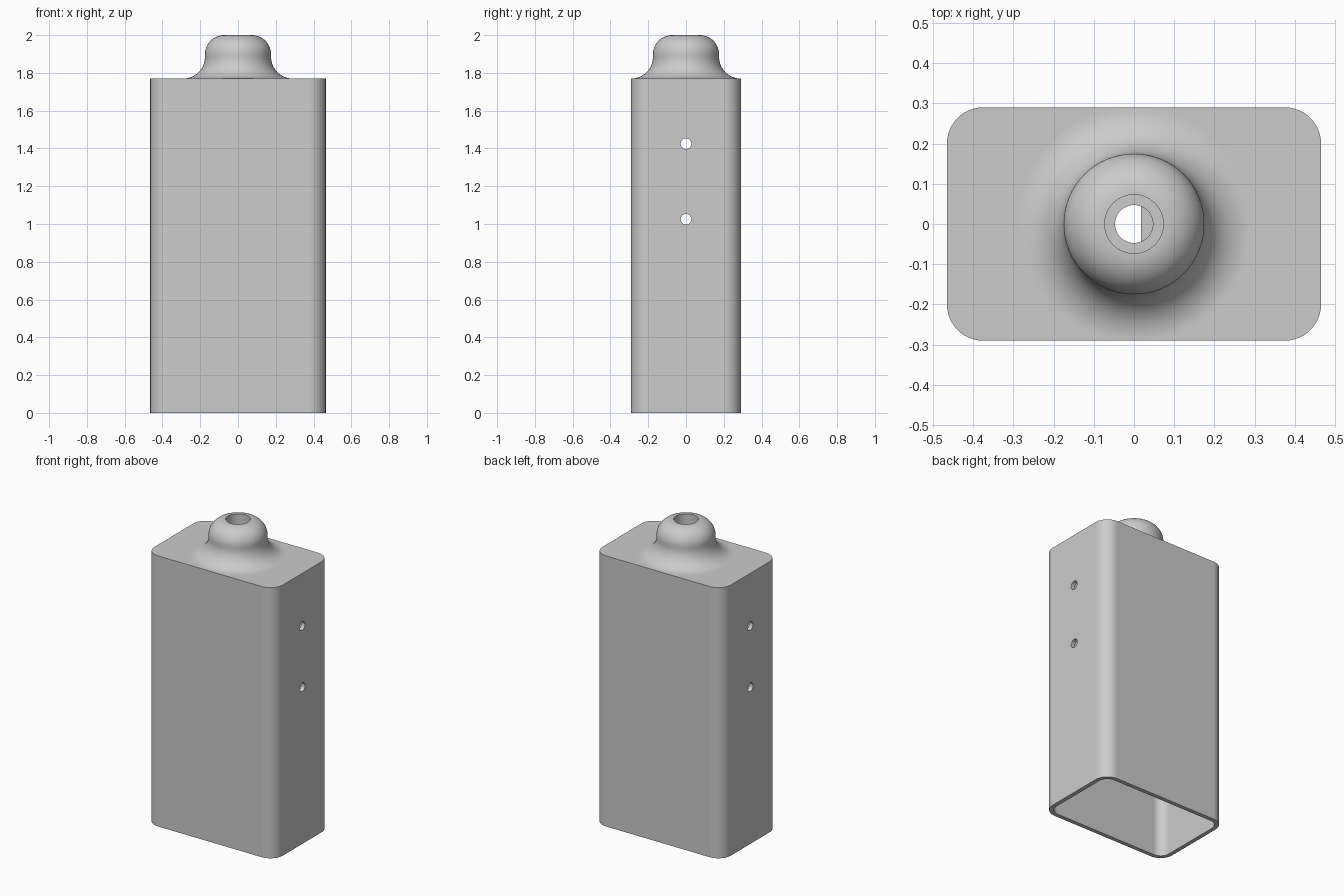
import bpy, bmesh
from math import sin, cos, pi, radians
from mathutils import Matrix, Vector

cube = bpy.data.objects.get("Cube")
if cube:
    bpy.data.objects.remove(cube, do_unlink=True)

HALF_X, HALF_Y, BODY_H = 0.465, 0.29, 1.77
CORNER, WALL = 0.09, 0.027
BORE_R, SEGS = 0.047, 64
SCREW_HEIGHTS = (1.025, 1.425)

grey = bpy.data.materials.new("light_grey")
grey.use_nodes = True
grey.diffuse_color = (0.6, 0.6, 0.6, 1)
grey.node_tree.nodes["Principled BSDF"].inputs["Base Color"].default_value = (0.6, 0.6, 0.6, 1)


def make_object(name, bm):
    bmesh.ops.recalc_face_normals(bm, faces=bm.faces)
    mesh = bpy.data.meshes.new(name)
    bm.to_mesh(mesh)
    bm.free()
    mesh.materials.append(grey)
    obj = bpy.data.objects.new(name, mesh)
    bpy.context.collection.objects.link(obj)
    return obj


def arc(cx, cy, r, start, end, steps):
    angles = [radians(start + (end - start) * i / steps) for i in range(steps + 1)]
    return [(cx + r * cos(a), cy + r * sin(a)) for a in angles]


def rounded_prism(name, hx, hy, r, z0, z1):
    outline = []
    for i, (sx, sy) in enumerate([(1, 1), (-1, 1), (-1, -1), (1, -1)]):
        outline += arc(sx * (hx - r), sy * (hy - r), r, i * 90, i * 90 + 90, 12)
    bm = bmesh.new()
    base = bm.faces.new([bm.verts.new((x, y, z0)) for x, y in outline])
    top = bmesh.ops.extrude_face_region(bm, geom=[base])["geom"]
    bmesh.ops.translate(bm, vec=(0, 0, z1 - z0),
                        verts=[g for g in top if isinstance(g, bmesh.types.BMVert)])
    return make_object(name, bm)


def cylinder(name, r, length, centre, axis="Z"):
    bm = bmesh.new()
    turn = Matrix.Rotation(pi / 2, 4, "Y") if axis == "X" else Matrix()
    bmesh.ops.create_cone(bm, cap_ends=True, segments=SEGS, radius1=r, radius2=r,
                          depth=length, matrix=Matrix.Translation(Vector(centre)) @ turn)
    return make_object(name, bm)


def box(name, lo, hi):
    bm = bmesh.new()
    bmesh.ops.create_cube(bm, size=1)
    lo, hi = Vector(lo), Vector(hi)
    for v in bm.verts:
        v.co = (lo + hi) / 2 + v.co * (hi - lo)
    return make_object(name, bm)


def cut(obj, cutters):
    for cutter in cutters:
        mod = obj.modifiers.new("cut", "BOOLEAN")
        mod.operation, mod.solver, mod.object = "DIFFERENCE", "EXACT", cutter
    graph = bpy.context.evaluated_depsgraph_get()
    mesh = bpy.data.meshes.new_from_object(obj.evaluated_get(graph))
    obj.modifiers.clear()
    obj.data = mesh


def finish(obj):
    obj.data.shade_smooth()
    obj.data.set_sharp_from_angle(angle=radians(35))
    mod = obj.modifiers.new("even_shading", "WEIGHTED_NORMAL")
    mod.keep_sharp = True


# Hollow body, open underneath, with screw access holes and a cable hole
screw_cutters = [cylinder("screw_cutter", 0.028, 2, (0, 0, z), "X") for z in SCREW_HEIGHTS]
cavity = rounded_prism("cavity_cutter", HALF_X - WALL, HALF_Y - WALL, CORNER - WALL,
                       -0.1, BODY_H - WALL)
bore = cylinder("bore_cutter", BORE_R, 0.3, (0, 0, BODY_H))
body = rounded_prism("body_shell", HALF_X, HALF_Y, CORNER, 0, BODY_H)
cut(body, [cavity, bore] + screw_cutters)

# Inner mounting plate behind the screw holes
inner_y = HALF_Y - WALL
plate = box("inner_mounting_plate", (0.017, -inner_y, 0.85), (0.05, inner_y, BODY_H - 0.05))
cut(plate, screw_cutters)

for cutter in screw_cutters + [cavity, bore]:
    bpy.data.objects.remove(cutter, do_unlink=True)

# Flared neck with a domed head and a stepped bore
profile = [(BORE_R, BODY_H)]
profile += arc(0.29, 1.885, 0.115, 270, 180, 20)
profile += arc(0.073, 1.898, 0.102, 0, 90, 20)
profile += [(0.073, 1.80), (BORE_R, 1.80)]
bm = bmesh.new()
rings = [[bm.verts.new((r * cos(2 * pi * i / SEGS), r * sin(2 * pi * i / SEGS), z))
          for i in range(SEGS)] for r, z in profile]
for a, b in zip(rings, rings[1:] + rings[:1]):
    for i in range(SEGS):
        j = (i + 1) % SEGS
        bm.faces.new((a[i], a[j], b[j], b[i]))
neck = make_object("neck", bm)

for part in (body, plate, neck):
    finish(part)
